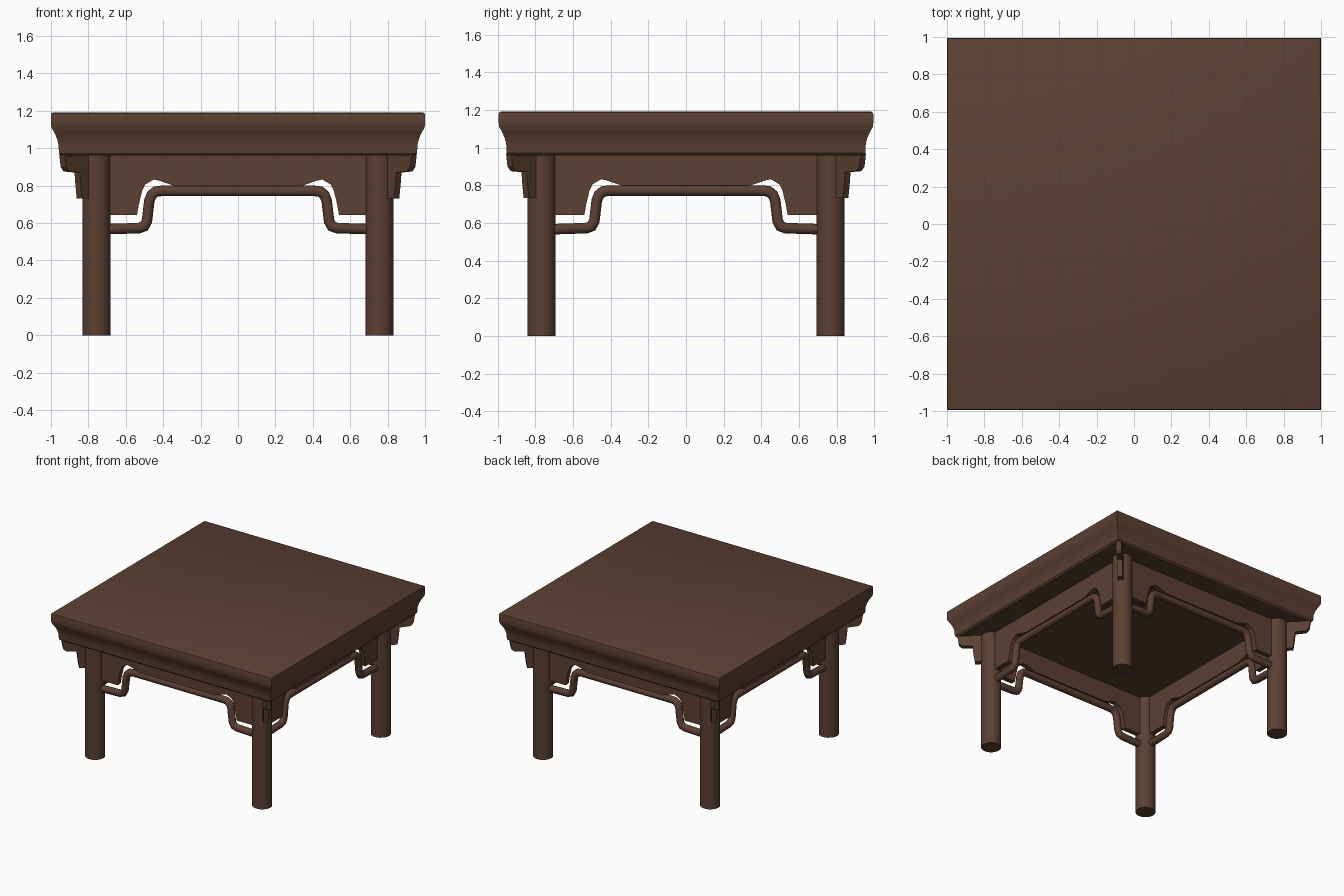
import bpy, bmesh, math
from mathutils import Vector, Matrix

if "Cube" in bpy.data.objects:
    bpy.data.objects.remove(bpy.data.objects["Cube"])

wood = bpy.data.materials.new("dark brown wood")
wood.diffuse_color = (0.107, 0.051, 0.033, 1)
wood.use_nodes = True
wood.node_tree.nodes["Principled BSDF"].inputs["Base Color"].default_value = wood.diffuse_color

LX, LY = 0.757, 0.768   # leg centres
LEG_TOP = 0.965


def finish(name, bm, smooth=None):
    bmesh.ops.recalc_face_normals(bm, faces=bm.faces)
    me = bpy.data.meshes.new(name)
    bm.to_mesh(me)
    bm.free()
    ob = bpy.data.objects.new(name, me)
    bpy.context.collection.objects.link(ob)
    me.materials.append(wood)
    if smooth:
        bpy.ops.object.select_all(action='DESELECT')
        ob.select_set(True)
        bpy.context.view_layer.objects.active = ob
        bpy.ops.object.shade_smooth_by_angle(angle=math.radians(smooth))
    return ob


def plate(name, profile, thick, matrix):
    """Extrude an (x, z) outline by thick, centred on its plane."""
    bm = bmesh.new()
    f = bm.faces.new([bm.verts.new((x, -thick / 2, z)) for x, z in profile])
    r = bmesh.ops.extrude_face_region(bm, geom=[f])
    vs = [v for v in r["geom"] if isinstance(v, bmesh.types.BMVert)]
    bmesh.ops.translate(bm, verts=vs, vec=(0, thick, 0))
    bm.transform(matrix)
    return finish(name, bm)


def tube(name, path, radius, sides, matrix):
    """Round bar swept along an (x, z) path with mitred joints."""
    bm = bmesh.new()
    pts = [Vector((x, 0, z)) for x, z in path]
    rings = []
    for i, p in enumerate(pts):
        a = (p - pts[i - 1]).normalized() if i else (pts[1] - p).normalized()
        b = (pts[i + 1] - p).normalized() if i < len(pts) - 1 else a
        t = (a + b).normalized()
        n = Vector((-t.z, 0, t.x)) / max(0.5, t.dot(a))
        rings.append([bm.verts.new(p + radius * (math.cos(k * math.tau / sides) * n
                      + math.sin(k * math.tau / sides) * Vector((0, 1, 0))))
                      for k in range(sides)])
    for r, s in zip(rings, rings[1:]):
        for k in range(sides):
            j = (k + 1) % sides
            bm.faces.new((r[k], r[j], s[j], s[k]))
    bm.faces.new(rings[0])
    bm.faces.new(rings[-1])
    bm.transform(matrix)
    return finish(name, bm, 40)


# Table top: square rings stacked along the moulded edge profile
edge = [(0.945, 0.96), (0.957, 0.972), (0.96, 1.02), (0.967, 1.05), (0.98, 1.08),
        (0.997, 1.11), (1.0, 1.13), (1.0, 1.178), (0.997, 1.187), (0.988, 1.192)]
bm = bmesh.new()
rings = [[bm.verts.new((sx * h, sy * h * 0.995, z))
          for sx, sy in ((-1, -1), (1, -1), (1, 1), (-1, 1))] for h, z in edge]
for r, s in zip(rings, rings[1:]):
    for k in range(4):
        bm.faces.new((r[k], r[(k + 1) % 4], s[(k + 1) % 4], s[k]))
bm.faces.new(rings[0])
bm.faces.new(rings[-1])
finish("table_top", bm, 35)

# Legs and the stepped corner brackets set on the diagonals
bracket = [(0.72, 0.97), (0.942, 0.97), (0.934, 0.90), (0.918, 0.876), (0.86, 0.87),
           (0.855, 0.80), (0.848, 0.732), (0.79, 0.732), (0.72, 0.74)]
for sx, xn in ((-1, "left"), (1, "right")):
    for sy, yn in ((-1, "front"), (1, "back")):
        bm = bmesh.new()
        bmesh.ops.create_cone(bm, cap_ends=True, segments=24, radius1=0.075,
                              radius2=0.075, depth=LEG_TOP,
                              matrix=Matrix.Translation((sx * LX, sy * LY, LEG_TOP / 2)))
        finish(f"{yn}_{xn}_leg", bm, 40)
        plate(f"{yn}_{xn}_bracket", [(d * math.sqrt(2), z) for d, z in bracket], 0.04,
              Matrix.Rotation(math.atan2(sy, sx), 4, 'Z'))

# Aprons and humped stretchers on all four sides
half_apron = [(-0.72, 0.97), (-0.72, 0.643), (-0.54, 0.643), (-0.53, 0.70), (-0.512, 0.775),
              (-0.495, 0.807), (-0.45, 0.833), (-0.42, 0.826), (-0.34, 0.799)]
half_bar = [(-0.72, 0.567), (-0.53, 0.573), (-0.502, 0.583), (-0.487, 0.61),
            (-0.474, 0.72), (-0.462, 0.75), (-0.44, 0.768), (-0.41, 0.772)]


def mirrored(half):
    return half + [(-x, z) for x, z in reversed(half)]


for i, side in enumerate(("front", "right", "back", "left")):
    m = (Matrix.Rotation(i * math.pi / 2, 4, 'Z')
         @ Matrix.Translation((0, -(LX if i % 2 else LY), 0)))
    plate(f"{side}_apron", mirrored(half_apron), 0.04, m)
    tube(f"{side}_stretcher", mirrored(half_bar), 0.028, 12, m)
